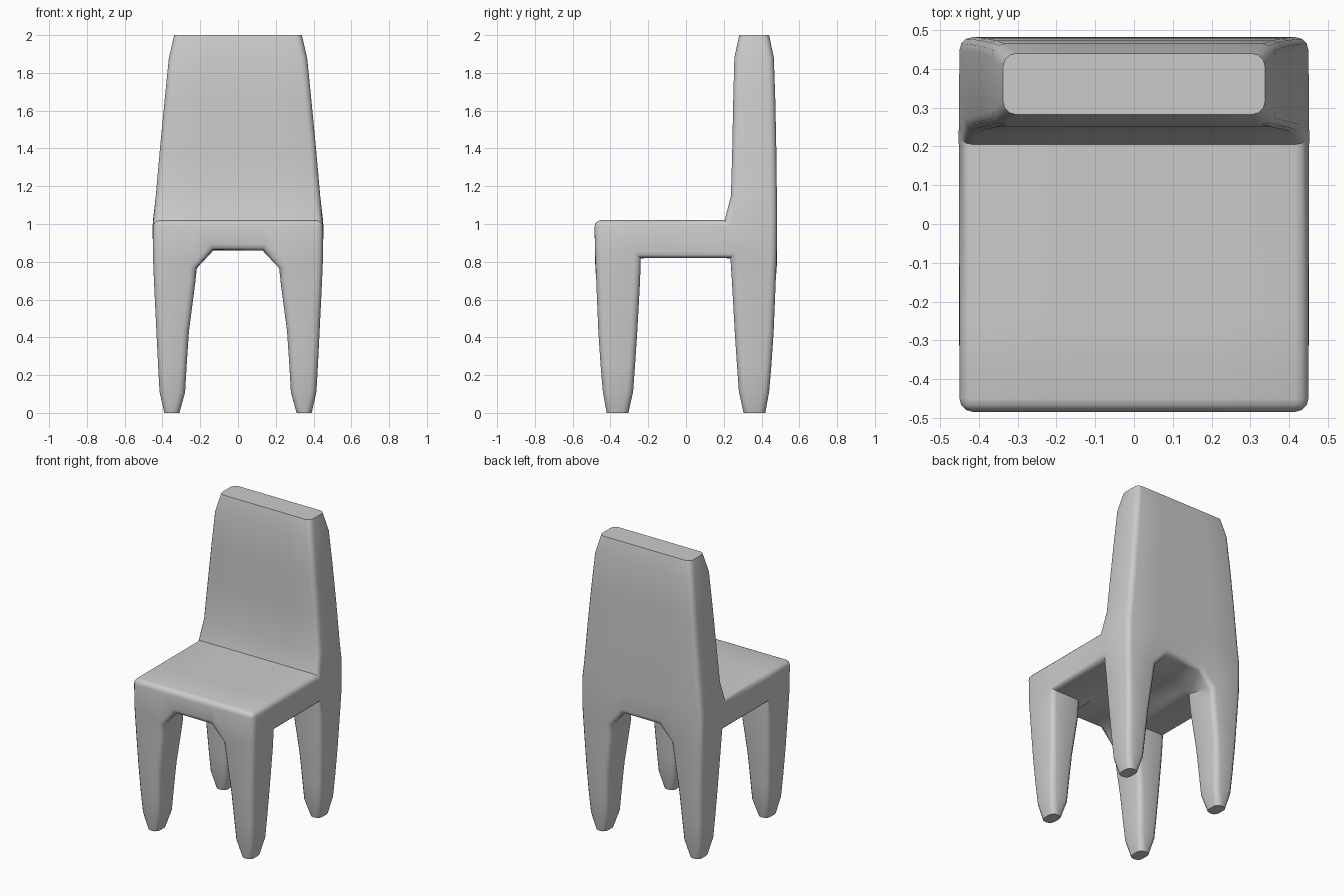
import bpy, bmesh, math

if "Cube" in bpy.data.objects:
    bpy.data.objects.remove(bpy.data.objects["Cube"])

bm = bmesh.new()
XS = [-0.45, -0.22, -0.13, 0.13, 0.22, 0.45]
YS = [-0.485, -0.24, 0.205, 0.482]
YB = [-0.48, -0.24, 0.235, 0.48]


def under(i, j):
    # underside is raised in the middle and arched towards the legs
    if i in (2, 3):
        return 0.86
    if i in (1, 4):
        return 0.76 if j in (0, 3) else 0.82
    return 0.82


# seat slab
top = [[bm.verts.new((x, y, 1.02)) for y in YS] for x in XS]
bot = [[bm.verts.new((x, y, under(i, j))) for j, y in enumerate(YB)]
       for i, x in enumerate(XS)]
NX, NY = len(XS) - 1, len(YS) - 1


def cell(g, i, j):
    return [g[i][j], g[i + 1][j], g[i + 1][j + 1], g[i][j + 1]]


for i in range(NX):
    for j in range(NY):
        if j < NY - 1:
            bm.faces.new(cell(top, i, j))
        if not (i in (0, NX - 1) and j in (0, NY - 1)):
            bm.faces.new(cell(bot, i, j))
for i in range(NX):
    for j in (0, NY):
        bm.faces.new((top[i][j], top[i + 1][j], bot[i + 1][j], bot[i][j]))
for j in range(NY):
    for i in (0, NX):
        bm.faces.new((top[i][j], top[i][j + 1], bot[i][j + 1], bot[i][j]))


def loft(loop, rings):
    # stack rings of points onto a starting loop and cap the end
    for pts in rings:
        new = [bm.verts.new(p) for p in pts]
        for k in range(len(loop)):
            n = (k + 1) % len(loop)
            bm.faces.new((loop[k], loop[n], new[n], new[k]))
        loop = new
    bm.faces.new(loop)


# legs: z, inner x, outer x, inner y, outer y
LEG = [(0.70, 0.225, 0.445, 0.243, 0.475), (0.43, 0.26, 0.432, 0.258, 0.464),
       (0.25, 0.272, 0.423, 0.27, 0.452), (0.11, 0.28, 0.415, 0.28, 0.44),
       (0.0, 0.31, 0.39, 0.305, 0.42)]
for i in (0, NX - 1):
    for j in (0, NY - 1):
        loop = cell(bot, i, j)
        rings = []
        for z, xi, xo, yi, yo in LEG:
            x = (-xo, -xi) if i == 0 else (xi, xo)
            y = (-yo, -yi) if j == 0 else (yi, yo)
            rings.append([(x[0], y[0], z), (x[1], y[0], z),
                          (x[1], y[1], z), (x[0], y[1], z)])
        loft(loop, rings)

# backrest: z, half width, front y, rear y
BACK = [(1.15, 0.435, 0.238, 0.481), (1.4, 0.413, 0.245, 0.478),
        (1.65, 0.389, 0.25, 0.473), (1.88, 0.366, 0.256, 0.465),
        (2.0, 0.338, 0.282, 0.44)]
loop = [top[i][2] for i in range(NX + 1)] + [top[i][3] for i in range(NX, -1, -1)]
rings = []
for z, w, yf, yr in BACK:
    xs = [x * w / 0.45 for x in XS]
    rings.append([(x, yf, z) for x in xs] + [(x, yr, z) for x in reversed(xs)])
loft(loop, rings)

# round the outer edges, leaving feet and top rim crisp
bmesh.ops.recalc_face_normals(bm, faces=bm.faces)


def rounded(e):
    zs = [v.co.z for v in e.verts]
    return (e.calc_face_angle_signed(0) > math.radians(50)
            and max(zs) > 0.001 and min(zs) < 1.999)


bmesh.ops.bevel(bm, geom=[e for e in bm.edges if rounded(e)], offset=0.034,
                offset_type='OFFSET', segments=3, profile=0.5, affect='EDGES',
                clamp_overlap=True)
bmesh.ops.recalc_face_normals(bm, faces=bm.faces)

mesh = bpy.data.meshes.new("chair")
bm.to_mesh(mesh)
bm.free()
chair = bpy.data.objects.new("chair", mesh)
bpy.context.collection.objects.link(chair)
bpy.context.view_layer.objects.active = chair
chair.select_set(True)
bpy.ops.object.shade_smooth_by_angle(angle=math.radians(45))
